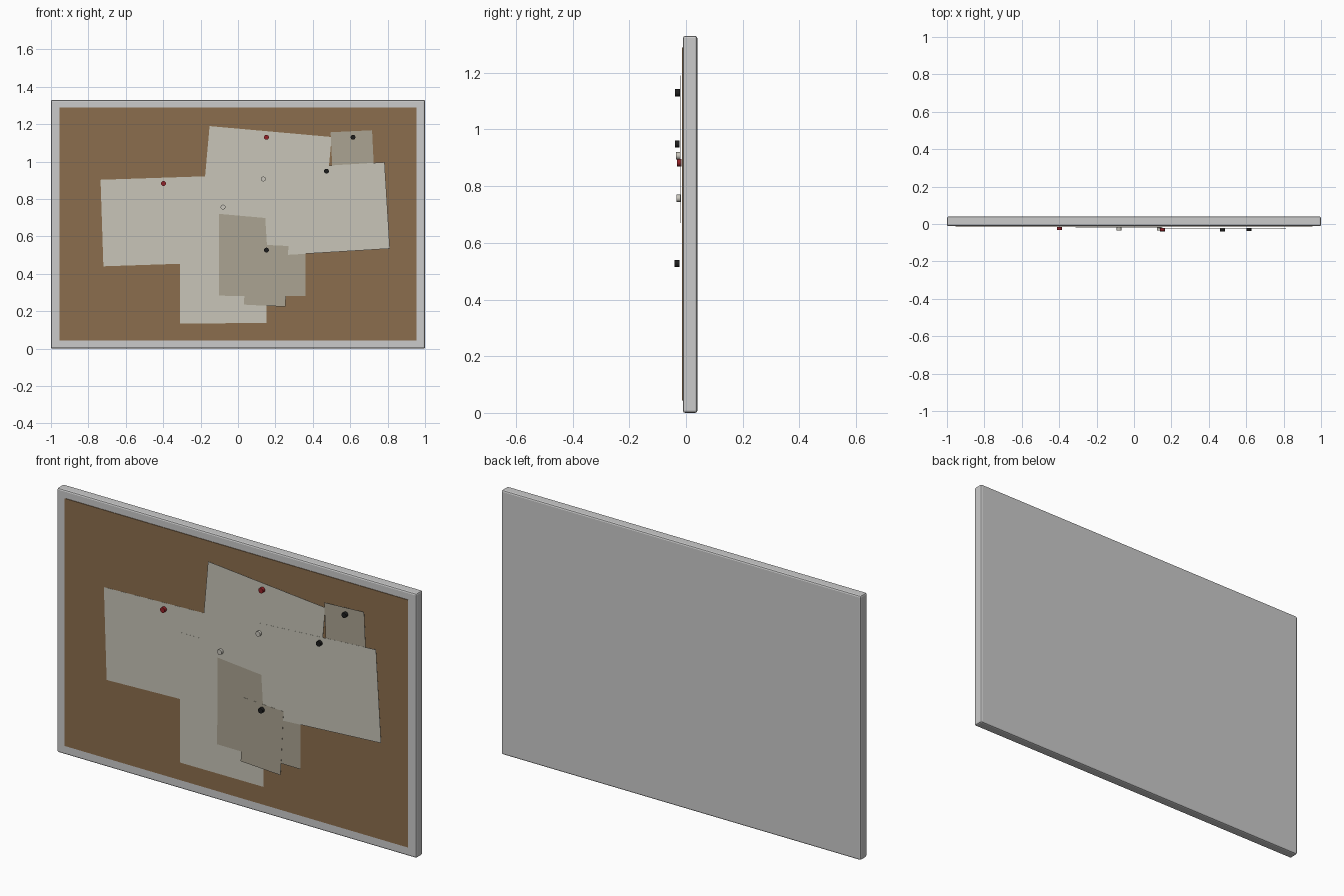
import bpy, math
from mathutils import Matrix, Vector

if "Cube" in bpy.data.objects:
    bpy.data.objects.remove(bpy.data.objects["Cube"])


def material(name, rgb):
    m = bpy.data.materials.new(name)
    m.diffuse_color = (*rgb, 1)
    m.use_nodes = True
    m.node_tree.nodes["Principled BSDF"].inputs["Base Color"].default_value = m.diffuse_color
    return m


CORK = material("cork", (0.26, 0.155, 0.075))
WHITE = material("white_paper", (0.58, 0.56, 0.48))
TAN = material("tan_paper", (0.41, 0.37, 0.29))
RED = material("red_plastic", (0.30, 0.015, 0.02))
BLACK = material("black_plastic", (0.012, 0.012, 0.012))
CLEAR = material("white_plastic", (0.58, 0.56, 0.50))


def box(name, centre, size, mat=None, tilt=0):
    bpy.ops.mesh.primitive_cube_add(size=1, location=centre)
    o = bpy.context.object
    o.name = name
    o.data.transform(Matrix.Diagonal((*size, 1)))
    o.rotation_euler.y = -math.radians(tilt)
    if mat:
        o.data.materials.append(mat)
    return o


def pin(name, x, z, y, mat):
    length = 0.0165
    bpy.ops.mesh.primitive_cylinder_add(vertices=20, radius=0.013, depth=length,
                                        location=(x, y - length / 2, z),
                                        rotation=(math.pi / 2, 0, 0))
    o = bpy.context.object
    o.name = name
    o.data.materials.append(mat)
    bpy.ops.object.shade_smooth_by_angle(angle=math.radians(40))


# Grey backing frame with softened edges
frame = box("board_frame", (0, 0.0145, 0.665), (2, 0.051, 1.33))
bevel = frame.modifiers.new("bevel", "BEVEL")
bevel.width = 0.008
bevel.segments = 2

# Cork face, standing slightly proud of the frame
box("cork_panel", (0, -0.009, 0.667), (1.91, 0.01, 1.245), CORK)

# Sheets from back to front: name, top-left corner (x, z), size, tilt, y, material, pin (x, z), pin colour
LONG, SHORT = 0.655, 0.463
SHEETS = [
    ("left_sheet", (-0.735, 0.903), (LONG, SHORT), 1.9, -0.0160, WHITE, (-0.398, 0.883), RED),
    ("lower_sheet", (-0.312, 0.790), (SHORT, LONG), 0.2, -0.0175, WHITE, (-0.080, 0.757), CLEAR),
    ("tan_sheet", (-0.100, 0.938), (SHORT, LONG), -0.2, -0.0190, TAN, (0.135, 0.907), CLEAR),
    ("upper_sheet", (-0.152, 1.190), (LONG, SHORT), -5.1, -0.0205, WHITE, (0.152, 1.130), RED),
    ("upper_note", (0.495, 1.157), (0.222, 0.325), 2.8, -0.0215, TAN, (0.615, 1.130), BLACK),
    ("right_sheet", (0.130, 0.957), (LONG, SHORT), 3.5, -0.0225, WHITE, (0.473, 0.949), BLACK),
    ("lower_note", (0.048, 0.560), (0.222, 0.325), -2.9, -0.0235, TAN, (0.152, 0.527), BLACK),
]
for name, corner, (w, h), tilt, y, mat, (px, pz), pin_mat in SHEETS:
    a = math.radians(tilt)
    across = Vector((math.cos(a), math.sin(a)))
    down = Vector((math.sin(a), -math.cos(a)))
    c = Vector(corner) + across * w / 2 + down * h / 2
    box(name, (c.x, y, c.y), (w, 0.0006, h), mat, tilt)
    pin(name + "_pin", px, pz, y, pin_mat)
